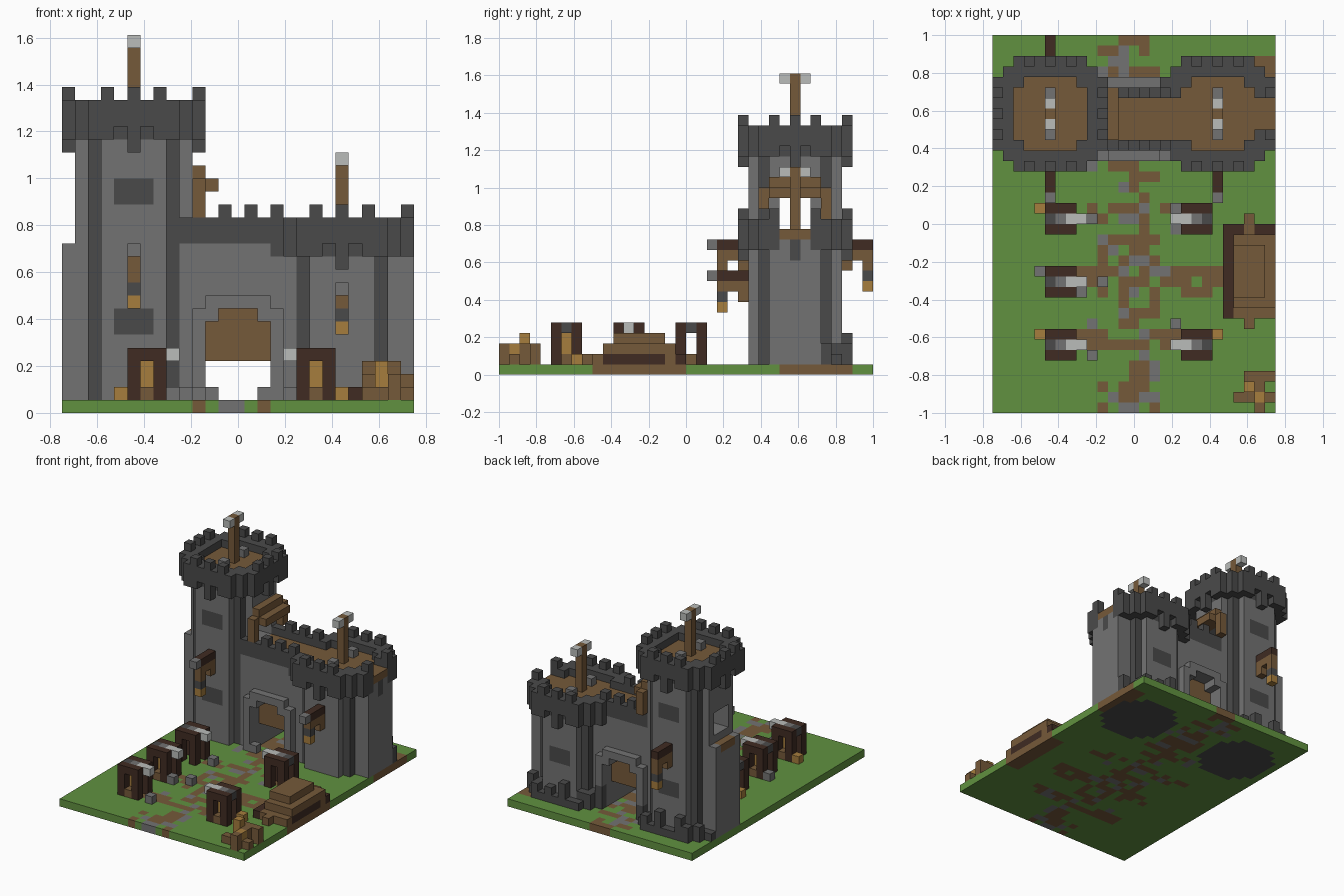
import bpy, bmesh, random
from mathutils import Vector

random.seed(7)
if "Cube" in bpy.data.objects:
    bpy.data.objects.remove(bpy.data.objects["Cube"], do_unlink=True)

UNIT = 1 / 18                     # block size
WIDE, DEEP, MID = 27, 36, 28      # plot size and the row of the tower centres
TALL_X, LOW_X = 5, 21             # tower columns

COLOURS = {"grass": (.38, .57, .25), "wood": (.46, .35, .225),
           "dark_wood": (.25, .17, .135), "stone": (.45, .45, .45),
           "dark_stone": (.29, .29, .29), "pale_stone": (.73, .74, .73),
           "lamp": (.65, .49, .24)}
NAMES = list(COLOURS)


def make_material(name):
    mat = bpy.data.materials.new(name)
    mat.use_nodes = True
    rgba = [((c + .055) / 1.055) ** 2.4 for c in COLOURS[name]] + [1]
    mat.diffuse_color = rgba
    mat.node_tree.nodes["Principled BSDF"].inputs["Base Color"].default_value = rgba
    return mat


MATERIALS = [make_material(n) for n in NAMES]
blocks = {}                       # cell -> (part, colour)


def span(v):
    return range(v, v + 1) if isinstance(v, int) else range(v[0], v[1] + 1)


def box(part, colour, x, y, z):
    """Fill an inclusive range of cells; colour None carves."""
    for i in span(x):
        for j in span(y):
            for k in span(z):
                if colour:
                    blocks[i, j, k] = (part, colour)
                else:
                    blocks.pop((i, j, k), None)


# Ground with a worn path and side branches
def ground_colour(i, j):
    off = abs(i - 13)
    chance = {0: .85, 1: .75, 2: .4, 3: .12}.get(off, 0)
    if 4 < j < 20 and j % 6 < 2 and off < 8:
        chance = max(chance, .6)
    if (i > 24 and 8 < j < 18) or (i > 24 and 26 < j < 34):
        chance = 1
    if 17 < i < 22 and 10 < j < 14:
        chance = .9
    if random.random() < chance:
        return "stone" if off < 6 and random.random() < .2 else "wood"
    return "stone" if off < 5 and random.random() < .06 else "grass"


for i in range(WIDE):
    for j in range(DEEP):
        box("ground", ground_colour(i, j), i, j, 0)
box("ground", "stone", (12, 13), 0, 0)

# Curtain wall with walkway and parapets
box("curtain_wall", "stone", (9, 17), (25, 30), (1, 12))
box("walkway", "wood", (9, 17), (26, 29), 13)
for j in (25, 30):
    box("parapet", "dark_stone", (9, 17), j, (13, 14))
    for i in (12, 14, 16):
        box("parapet", "dark_stone", i, j, 15)
# Wall stubs on the outer sides of the towers
box("left_wall_stub", "stone", 0, (26, 30), (1, 12))
box("left_wall_stub", "wood", 0, (27, 29), 12)
box("right_wall_stub", "stone", 26, (26, 30), (1, 12))

# Gate frame, opening and raised door
for j in (24, 31):
    box("gate_frame", "stone", (10, 16), j, (1, 7))
    box("gate_frame", "stone", (11, 15), j, 8)
box("gate", None, (11, 15), (24, 31), (1, 6))
box("gate", None, (12, 14), (24, 31), 7)
box("gate_door", "wood", (11, 15), (26, 29), (4, 6))
box("gate_door", "wood", (12, 14), (26, 29), 7)
for i in (11, 15):
    box("gate_frame", "stone", i, 24, 1)


# Octagonal towers
def tower(name, cx, top):
    for a in range(-5, 6):
        for b in range(-5, 6):
            x, y = cx + a, MID + b
            far, near = max(abs(a), abs(b)), min(abs(a), abs(b))
            total = far + near
            if far <= 4 and total <= 6:
                box("ground", "dark_stone", x, y, 0)
                corner = near == 3
                box(name + "_body", "dark_stone" if corner else "stone", x, y, (1, top))
                if far <= 3 and total <= 5:
                    box(name + "_floor", "wood", x, y, top + 1)
                else:
                    box(name + "_crown", "dark_stone", x, y, (top, top + 2))
            elif total <= 8:
                drop = {0: -1, 1: 1}.get(near, 0) if far == 5 else 0
                high = top + 2 + (far == 5 and near in (0, 2))
                box(name + "_crown", "dark_stone", x, y, (top + drop, high))
                if b >= 3:
                    box(name + "_footing", "dark_stone", x, y, (1, random.choice((1, 2, 3))))
    # Pole with pale cross arm
    box(name + "_pole", "wood", cx, MID, (top + 2, top + 7))
    for b in (-1, 1):
        box(name + "_pole", "pale_stone", cx, MID + b, top + 7)
        box(name + "_pole", "stone", cx, MID + 2 * b, top + 2)


tower("tall_tower", TALL_X, 21)
tower("low_tower", LOW_X, 12)

# Open the low crown onto the walkway on both sides
for x, y in (((16, 17), (26, 29)), ((25, 26), (27, 29))):
    box("low_tower_crown", None, x, y, (13, 15))
    box("low_tower_floor", "wood", x, y, 13)

# Dark windows
for k in (6, 16):
    for j in (MID - 4, MID + 4):
        box("tall_tower_body", "dark_stone", (4, 6), j, (k, k + 1))
box("low_tower_body", "dark_stone", (20, 22), MID + 4, (6, 7))

# Passage through the tall tower and its stepped wooden canopy
box("tall_tower_body", None, (0, 10), (27, 29), (14, 16))
for j in (25, 31):
    box("canopy", "wood", 10, j, (15, 17))
box("canopy", "wood", 10, (26, 30), (17, 18))
box("canopy", "wood", 11, (26, 30), 17)


# Hanging lanterns on beams; step points away from the tower
def lantern(name, x, y, step, beam, lamp, reach):
    for n in range(reach):
        box(name, "dark_wood", x, y + n * step, beam)
        box(name, "wood", x, y + n * step, beam - 1)
    box(name, "wood", x, y, beam - 2)
    tip = y + (reach - 1) * step
    box(name, "wood", x, tip, (lamp + 2, beam - 1))
    box(name, "dark_stone", x, tip, lamp + 1)
    box(name, "lamp", x, tip, lamp)


lantern("tall_front_lantern", TALL_X, 23, -1, 12, 8, 3)
lantern("tall_back_lantern", TALL_X, 33, 1, 12, 8, 3)
lantern("low_front_lantern", LOW_X, 23, -1, 9, 6, 3)
box("tall_front_lantern", "stone", TALL_X, 20, 12)
box("low_front_lantern", "stone", LOW_X, 20, 9)


# Market stalls: posts, roof rails and a stone ridge toward the path
def stall(name, cx, cy, side, lit):
    for b in (-1, 1):
        for a in (-1, 1):
            box(name, "dark_wood", cx + a, cy + b, (1, 3))
        box(name, "dark_wood", (cx - 1, cx + 1), cy + b, 4)
    for a, colour in enumerate(("dark_stone", "stone", "pale_stone", "pale_stone"), -1):
        box(name, colour, cx + a * side, cy, 4)
    if lit:
        box(name, "wood", cx, cy, 1)
        box(name, "lamp", cx, cy, (2, 3))
        box(name, "wood", cx, (cy - 1, cy + 1), 1)


for row in (6, 12, 18):
    stall(f"left_stall_{row}", 6, row, 1, row < 18)
    if row != 12:
        stall(f"right_stall_{row}", 19, row, -1, row < 18)
for x, y in ((4, 19), (21, 7), (4, 7)):
    box("stall_lamps", "lamp", x, y, 1)

# Loose stones
for x, y in ((9, 5), (10, 12), (17, 8), (9, 18), (8, 11), (17, 19), (4, 13)):
    box("loose_stones", "stone", x, y, 1)

# Stepped log stack
box("log_stack", "dark_wood", (22, 26), (9, 17), 1)
for j in (9, 16):
    box("log_stack", "wood", (23, 26), j, 1)
box("log_stack", "wood", (23, 26), (10, 16), 2)
box("log_stack", "wood", (23, 25), (11, 15), 3)
box("log_stack", "wood", 24, (8, 18), 1)

# Crate pile in the front corner
box("crate_pile", "wood", (24, 26), 3, (1, 2))
box("crate_pile", "wood", (23, 26), 1, 1)
box("crate_pile", "wood", 25, (0, 2), (1, 2))
box("crate_pile", "lamp", 24, 2, (1, 3))
box("crate_pile", "lamp", 25, 1, 2)

# Build one mesh per part from the exposed block faces
AXES = [Vector(v) for v in ((1, 0, 0), (0, 1, 0), (0, 0, 1))]
ORIGIN = Vector((-WIDE / 2, -DEEP / 2, 0))


def build(part):
    bm = bmesh.new()
    for cell, (owner, colour) in blocks.items():
        if owner != part:
            continue
        centre = Vector(cell) + Vector((.5, .5, .5)) + ORIGIN
        for n in range(3):
            for sign in (-1, 1):
                out = AXES[n] * sign
                if tuple(int(c) for c in Vector(cell) + out) in blocks:
                    continue
                u, v = AXES[(n + 1) % 3] / 2, AXES[(n + 2) % 3] * sign / 2
                mid = centre + out / 2
                quad = (mid - u - v, mid + u - v, mid + u + v, mid - u + v)
                face = bm.faces.new([bm.verts.new(p * UNIT) for p in quad])
                face.material_index = NAMES.index(colour)
    bmesh.ops.remove_doubles(bm, verts=bm.verts, dist=UNIT / 50)
    mesh = bpy.data.meshes.new(part)
    bm.to_mesh(mesh)
    bm.free()
    for mat in MATERIALS:
        mesh.materials.append(mat)
    bpy.context.collection.objects.link(bpy.data.objects.new(part, mesh))


for part in dict.fromkeys(owner for owner, _ in blocks.values()):
    build(part)
